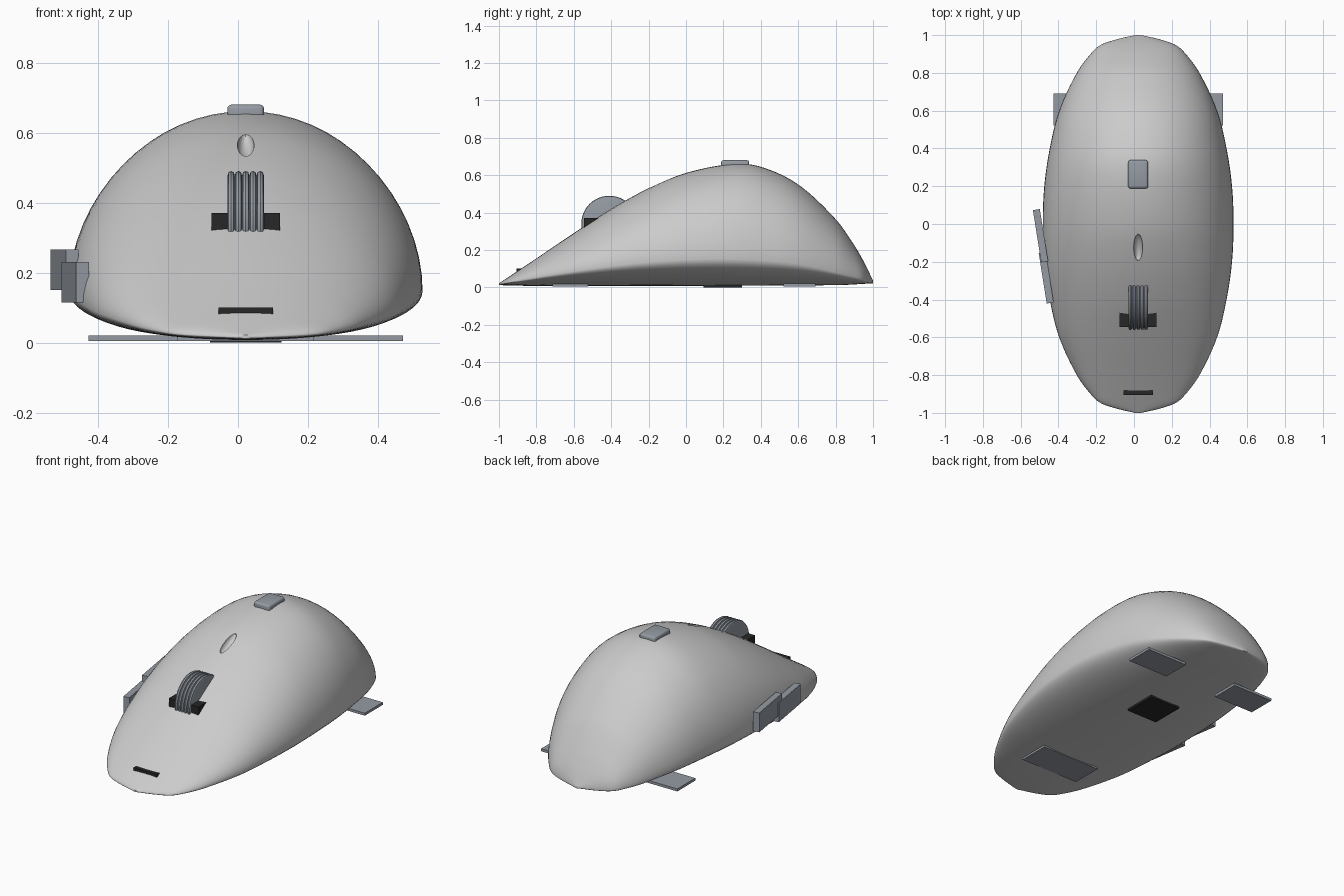
import bpy, bmesh, math

if "Cube" in bpy.data.objects:
    bpy.data.objects.remove(bpy.data.objects["Cube"])

CX = 0.022  # body centre line


def material(name, rgb):
    m = bpy.data.materials.new(name)
    m.diffuse_color = (*rgb, 1)
    m.use_nodes = True
    m.node_tree.nodes["Principled BSDF"].inputs["Base Color"].default_value = m.diffuse_color
    return m


LIGHT = material("light_shell", (0.8, 0.8, 0.8))
GREY = material("slate_grey", (0.3, 0.33, 0.37))
BLACK = material("black", (0.02, 0.02, 0.02))


def finish(name, bm, mat, smooth=None):
    bmesh.ops.recalc_face_normals(bm, faces=bm.faces)
    me = bpy.data.meshes.new(name)
    bm.to_mesh(me)
    bm.free()
    ob = bpy.data.objects.new(name, me)
    bpy.context.collection.objects.link(ob)
    me.materials.append(mat)
    if smooth:
        bpy.ops.object.select_all(action='DESELECT')
        ob.select_set(True)
        bpy.context.view_layer.objects.active = ob
        bpy.ops.object.shade_smooth_by_angle(angle=math.radians(smooth))
    return ob


def box(name, loc, size, mat, rot_z=0, bevel=0):
    bm = bmesh.new()
    bmesh.ops.create_cube(bm, size=1)
    bmesh.ops.scale(bm, vec=size, verts=bm.verts)
    if bevel:
        bmesh.ops.bevel(bm, geom=bm.edges[:], offset=bevel, segments=3,
                        profile=0.5, affect='EDGES')
    ob = finish(name, bm, mat, 40 if bevel else None)
    ob.location = loc
    ob.rotation_euler.z = math.radians(rot_z)
    return ob


def curve_value(pts, x):
    """Smooth interpolation through (x, value) points."""
    n = len(pts)

    def slope(i):
        a, b = pts[max(i - 1, 0)], pts[min(i + 1, n - 1)]
        return (b[1] - a[1]) / (b[0] - a[0])
    for i in range(n - 1):
        (x0, v0), (x1, v1) = pts[i], pts[i + 1]
        if x <= x1:
            h = x1 - x0
            t = (x - x0) / h
            return ((2*t**3 - 3*t*t + 1) * v0 + (t**3 - 2*t*t + t) * h * slope(i)
                    + (3*t*t - 2*t**3) * v1 + (t**3 - t*t) * h * slope(i + 1))
    return pts[-1][1]


# Shell profiles along y: half width, top line, widest line, underside
half = [(0.2, .497), (0.4, .468), (0.6, .418), (0.8, .325), (0.9, .252),
        (0.95, .195), (0.98, .105), (1.0, .015)]
WIDTH = [(-y, w) for y, w in reversed(half)] + [(0, .505)] + half
TOP = [(-1, .022), (-.8, .155), (-.6, .29), (-.4, .42), (-.2, .53), (0, .612),
       (.25, .66), (.4, .645), (.6, .55), (.8, .365), (.9, .225), (.96, .12), (1, .035)]
SIDE = [(-1, .016), (-.6, .085), (-.2, .135), (.2, .152), (.6, .125), (1, .028)]
BASE = [(-1, .012), (-.8, .008), (.8, .012), (1, .022)]

bm = bmesh.new()
rings = []
SEG = 64
for i in range(81):
    y = -math.cos(math.pi * i / 80)
    w, zt, zs, zb = (curve_value(p, y) for p in (WIDTH, TOP, SIDE, BASE))
    zs = min(zs, zb + 0.6 * (zt - zb))
    ring = []
    for k in range(SEG):
        a = 2 * math.pi * k / SEG
        s = math.sin(a)
        ring.append(bm.verts.new((CX + w * math.cos(a), y,
                                  zs + s * ((zt - zs) if s > 0 else (zs - zb)))))
    rings.append(ring)
for r0, r1 in zip(rings, rings[1:]):
    for k in range(SEG):
        j = (k + 1) % SEG
        bm.faces.new((r0[k], r0[j], r1[j], r1[k]))
bm.faces.new(rings[0])
bm.faces.new(rings[-1])
body = finish("body_shell", bm, LIGHT, 50)

# Indicator dent, cut into the shell
bm = bmesh.new()
bmesh.ops.create_uvsphere(bm, u_segments=24, v_segments=16, radius=1)
bmesh.ops.scale(bm, vec=(.024, .078, .03), verts=bm.verts)
cutter = finish("indicator_cutter", bm, LIGHT)
cutter.location = (CX, -.125, .567)
cutter.rotation_euler.x = math.radians(25)
cutter.hide_render = True
cut = body.modifiers.new("indicator_dent", 'BOOLEAN')
cut.operation = 'DIFFERENCE'
cut.object = cutter
bpy.context.view_layer.objects.active = body
bpy.ops.object.modifier_apply(modifier=cut.name)
bpy.data.objects.remove(cutter)

# Scroll wheel: ribbed lathe around the x axis
bm = bmesh.new()
HW, R, RIBS, STEPS = .052, .15, 5, 48
prof = [(-HW, 0)]
for r in range(RIBS):
    x0 = -HW + 2 * HW * r / RIBS
    rib = 2 * HW / RIBS
    prof += [(x0 + rib * f, R - d) for f, d in
             ((.02, .012), (.15, .003), (.5, 0), (.85, .003), (.98, .012))]
prof.append((HW, 0))
verts = [bm.verts.new((x, 0, z)) for x, z in prof]
edges = [bm.edges.new(p) for p in zip(verts, verts[1:])]
bmesh.ops.spin(bm, geom=verts + edges, cent=(0, 0, 0), axis=(1, 0, 0),
               angle=2 * math.pi, steps=STEPS, use_duplicate=False)
bmesh.ops.remove_doubles(bm, verts=bm.verts, dist=1e-5)
wheel = finish("scroll_wheel", bm, GREY, 40)
wheel.location = (CX, -.41, .34)

# Dark slots on the nose
box("wheel_slot", (CX, -.447, .335), (.195, .195, .07), BLACK)
box("front_slot", (CX, -.87, .08), (.155, .07, .04), BLACK)

# Button on the crown
box("top_button", (CX, .263, .655), (.105, .15, .05), GREY, bevel=.012)

# Thumb buttons on the left
box("rear_thumb_button", (-.495, -.062, .208), (.037, .28, .115), GREY, 9)
box("front_thumb_button", (-.465, -.285, .173), (.037, .27, .115), GREY, 9)

# Feet and sensor underneath
for side, sx in (("left", -1), ("right", 1)):
    box(f"rear_{side}_foot", (CX + sx * .314, .607, .0125), (.27, .17, .015), GREY)
box("front_foot", (CX, -.62, .0125), (.39, .19, .015), GREY)
box("sensor", (CX, .197, .0085), (.205, .205, .017), BLACK)
